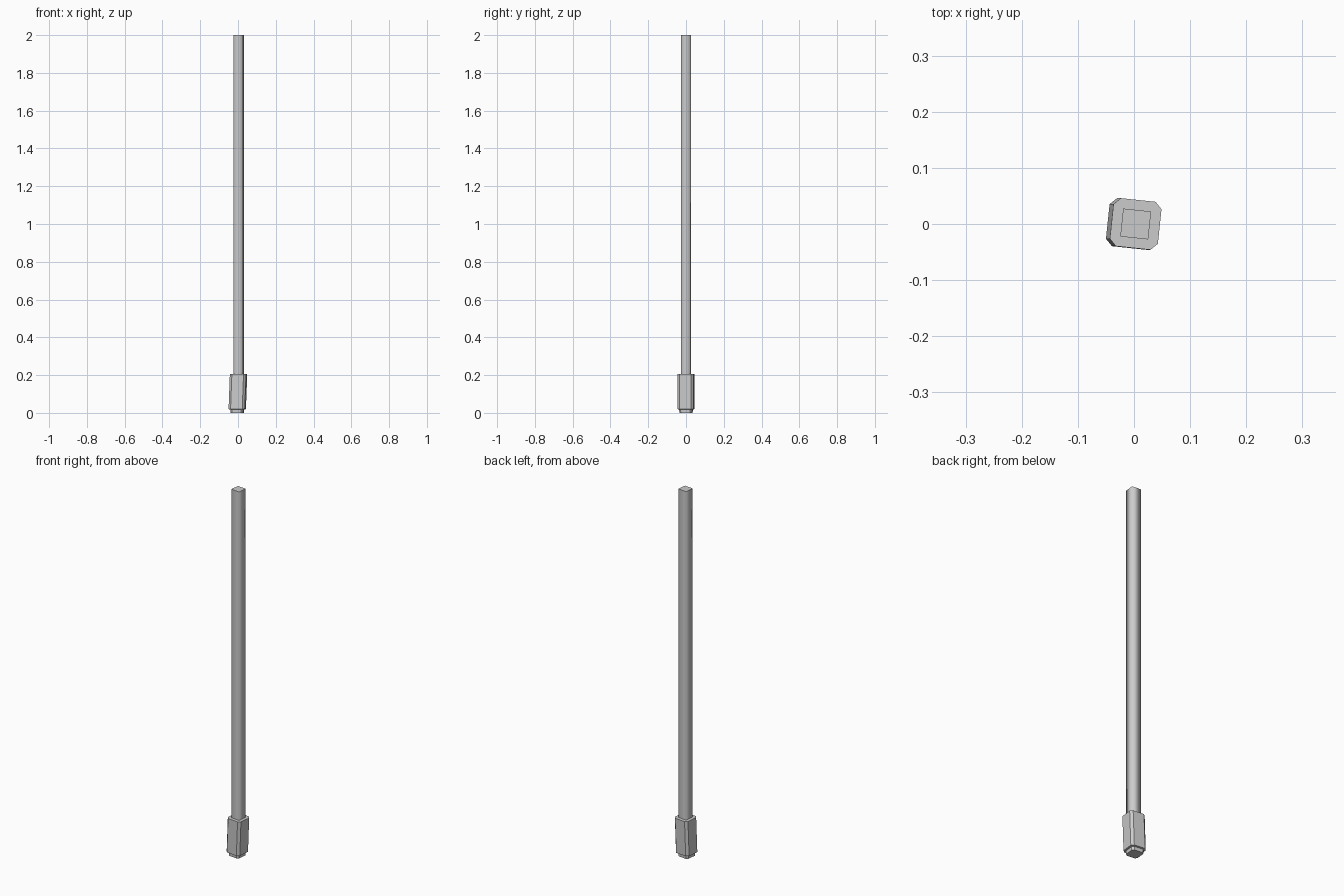
import bpy, bmesh, math
from mathutils import Matrix

if "Cube" in bpy.data.objects:
    bpy.data.objects.remove(bpy.data.objects["Cube"])

TWIST = Matrix.Rotation(math.radians(-6), 4, 'Z')


def ring_points(half, cut, z, dx):
    """Square cross-section, optionally with cut corners."""
    if cut == 0:
        base = [(half, half)]
    else:
        base = [(half, half - cut), (half - cut, half)]
    pts = []
    for k in range(4):
        turn = Matrix.Rotation(k * math.pi / 2, 4, 'Z')
        for x, y in base:
            p = TWIST @ turn @ Matrix.Translation((x, y, 0)).translation
            pts.append((p.x + dx, p.y, z))
    return pts


def loft(name, sections):
    """Skin a stack of sections (half width, corner cut, z, x shift)."""
    bm = bmesh.new()
    rings = [[bm.verts.new(p) for p in ring_points(*s)] for s in sections]
    for a, b in zip(rings, rings[1:]):
        n = len(a)
        for i in range(n):
            j = (i + 1) % n
            bm.faces.new((a[i], a[j], b[j], b[i]))
    bm.faces.new(rings[0][::-1])
    bm.faces.new(rings[-1])
    bmesh.ops.recalc_face_normals(bm, faces=bm.faces[:])
    mesh = bpy.data.meshes.new(name)
    bm.to_mesh(mesh)
    bm.free()
    obj = bpy.data.objects.new(name, mesh)
    bpy.context.collection.objects.link(obj)
    return obj


# Tall square post
post = loft("post", [(0.025, 0, 0.01, 0.003), (0.025, 0, 2.0, 0.003)])
for poly in post.data.polygons:
    poly.use_smooth = abs(poly.normal.z) < 0.5

# Slightly leaning base sleeve with cut corners and a stepped foot
loft("base_sleeve", [
    (0.033, 0.009, 0.0, -0.004),
    (0.034, 0.009, 0.018, -0.004),
    (0.043, 0.012, 0.02, -0.004),
    (0.043, 0.012, 0.207, 0.003),
])
